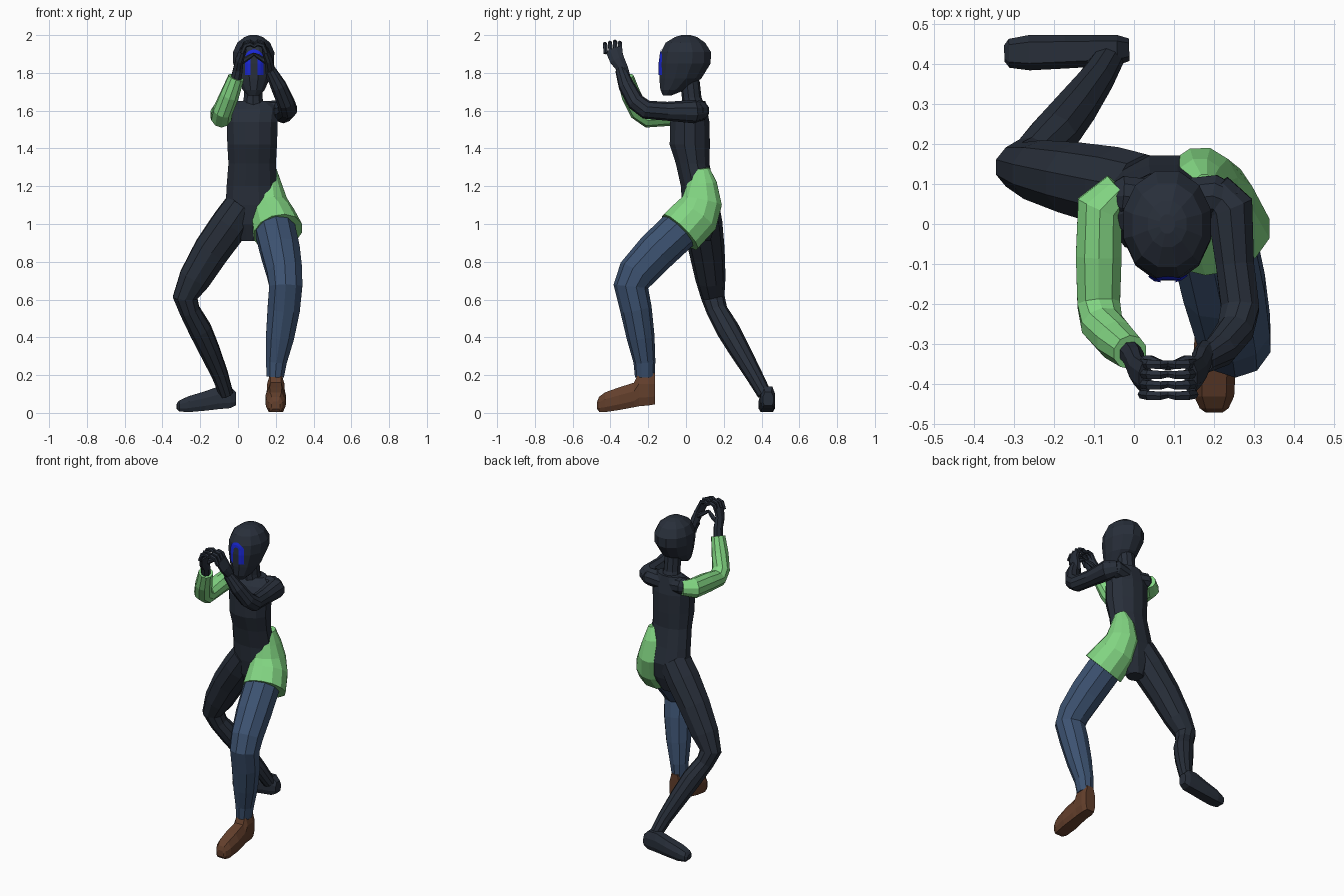
import bpy, bmesh, math
from mathutils import Vector
from mathutils.bvhtree import BVHTree


def material(name, rgb):
    m = bpy.data.materials.new(name)
    m.diffuse_color = (*rgb, 1)
    return m


DARK = material("dark slate", (0.021, 0.028, 0.042))
GREEN = material("light green", (0.225, 0.67, 0.225))
DENIM = material("denim blue", (0.046, 0.085, 0.165))
BROWN = material("brown leather", (0.125, 0.05, 0.025))
BLUE = material("bright blue", (0.01, 0.02, 0.65))


def finish(bm, name, mat):
    bmesh.ops.recalc_face_normals(bm, faces=bm.faces)
    me = bpy.data.meshes.new(name)
    bm.to_mesh(me)
    me.materials.append(mat)
    ob = bpy.data.objects.new(name, me)
    bpy.context.collection.objects.link(ob)
    return ob


def loft(name, rings, mat):
    """Skin a list of equal-length point rings and cap both ends."""
    bm = bmesh.new()
    vs = [[bm.verts.new(p) for p in r] for r in rings]
    n = len(vs[0])
    for a, b in zip(vs, vs[1:]):
        for i in range(n):
            j = (i + 1) % n
            bm.faces.new((a[i], a[j], b[j], b[i]))
    bm.faces.new(vs[0])
    bm.faces.new(vs[-1])
    ob = finish(bm, name, mat)
    bm.free()
    return ob


def limb(name, pts, mat, sides=10, ref=(1, 0, 0), upright=False):
    """Tube along (x, y, z, radius along ref[, other radius]) points."""
    ps = [Vector(p[:3]) for p in pts]
    rings = []
    for i, p in enumerate(ps):
        t = Vector((0, 0, 1)) if upright else Vector()
        if not upright:
            if i:
                t += (p - ps[i - 1]).normalized()
            if i < len(ps) - 1:
                t += (ps[i + 1] - p).normalized()
            t.normalize()
        r = Vector(ref)
        u = (r - t * t.dot(r)).normalized()
        v = t.cross(u)
        a, b = pts[i][3], pts[i][-1]
        rings.append([p + u * a * math.cos(k) + v * b * math.sin(k)
                      for k in [2 * math.pi * (s + 0.5) / sides for s in range(sides)]])
    return loft(name, rings, mat)


def foot(name, heel, direction, sections, mat):
    """Octagonal sections (distance, half width, low z, high z) from heel to toe."""
    d = Vector(direction).normalized()
    w = Vector((-d.y, d.x, 0))
    shape = [(-1, .25), (-.75, 0), (.75, 0), (1, .25), (1, .65), (.6, 1), (-.6, 1), (-1, .65)]
    rings = []
    for dist, hw, lo, hi in sections:
        c = Vector(heel) + d * dist
        rings.append([c + w * a * hw + Vector((0, 0, lo + (hi - lo) * b)) for a, b in shape])
    return loft(name, rings, mat)


# Torso, neck and head
limb("torso", [(.06, .08, .91, .05, .05), (.07, .075, 1.0, .12, .085), (.075, .075, 1.1, .145, .1),
               (.073, .06, 1.2, .138, .09), (.075, .035, 1.32, .13, .092), (.075, .02, 1.42, .136, .11),
               (.075, .02, 1.54, .14, .108), (.08, .035, 1.61, .145, .078), (.08, .05, 1.65, .085, .055)],
     DARK, 12, upright=True)
limb("neck", [(.08, .045, 1.6, .065), (.08, .03, 1.67, .052), (.08, .02, 1.76, .052)], DARK, upright=True)
head = limb("head", [(.083, -.1, 1.68, .03, .022), (.083, -.07, 1.71, .06, .068), (.083, -.03, 1.77, .088, .115),
                     (.083, -.005, 1.85, .112, .14), (.083, 0, 1.91, .113, .137), (.083, -.003, 1.96, .09, .108),
                     (.083, 0, 1.99, .05, .06), (.083, 0, 2.0, .02, .025)], DARK, 12, upright=True)

# Arch-shaped mark laid on the face
hb = bmesh.new()
hb.from_mesh(head.data)
tree = BVHTree.FromBMesh(hb)
hb.free()


def on_face(x, z):
    hit = tree.ray_cast(Vector((x, -1, z)), Vector((0, 1, 0)))[0]
    return (x, hit.y - .005, z)


path = [(-1, 0, 1.79 + .012 * i) for i in range(7)]
path += [(-math.cos(a), math.sin(a), 1.875) for a in [math.pi * i / 12 for i in range(1, 12)]]
path += [(1, 0, 1.862 - .012 * i) for i in range(7)]
bm = bmesh.new()
strips = [[bm.verts.new(on_face(.085 + c * r, z + s * r)) for r in (.049, .034, .019)] for c, s, z in path]
for a, b in zip(strips, strips[1:]):
    for i in range(2):
        bm.faces.new((a[i], a[i + 1], b[i + 1], b[i]))
finish(bm, "face_mark", BLUE)
bm.free()

# Arms
limb("right_sleeve", [(-.035, .09, 1.595, .045), (-.085, .04, 1.59, .062), (-.088, -.08, 1.58, .06),
                      (-.088, -.2, 1.565, .056), (-.08, -.25, 1.6, .054), (-.045, -.29, 1.68, .052),
                      (-.01, -.32, 1.775, .044)], GREEN)
limb("right_shoulder", [(.03, .06, 1.59, .055), (-.03, .07, 1.6, .052), (-.06, .07, 1.6, .03)],
     DARK, ref=(0, 1, 0))
limb("left_arm", [(.2, .09, 1.6, .045), (.24, .04, 1.595, .062), (.252, -.1, 1.597, .05),
                  (.265, -.21, 1.605, .05), (.253, -.265, 1.645, .047), (.215, -.315, 1.73, .043),
                  (.17, -.345, 1.815, .03)], DARK)
limb("left_shoulder", [(.12, .06, 1.59, .055), (.2, .07, 1.6, .055), (.25, .05, 1.6, .045)],
     DARK, ref=(0, 1, 0))

# Hands: mirrored about x = 0.085, fingertips and thumbs meeting in a ring
for side, s in (("right", 1), ("left", -1)):
    def mx(pts):
        return [(.085 + s * (p[0] - .085), *p[1:]) for p in pts]
    limb(side + "_palm", mx([(-.012, -.318, 1.76, .03), (0, -.335, 1.82, .027, .032), (.008, -.365, 1.87, .022, .042),
                             (.028, -.385, 1.925, .018, .046)]), DARK, 8)
    for i in range(4):
        y = -.347 - .026 * i
        h = 1.945 - .006 * abs(i - 1)
        limb(f"{side}_finger_{i + 1}", mx([(.02, y, h - .03, .012), (.038, y - .003, h + .012, .013),
                                           (.065, y - .004, h + .02, .012), (.092, y, h + .004, .008)]),
             DARK, 6, ref=(0, 1, 0))
    limb(side + "_thumb", mx([(.005, -.345, 1.85, .016), (.04, -.34, 1.872, .014), (.065, -.35, 1.888, .012),
                              (.085, -.358, 1.9, .008)]), DARK, 6, ref=(0, 1, 0))

# Rear leg and foot
limb("rear_leg", [(.03, .075, 1.1, .1), (-.04, .088, 1.0, .105), (-.14, .11, .86, .1, .095),
                  (-.23, .13, .71, .088, .08), (-.28, .143, .61, .068, .062), (-.255, .165, .54, .056),
                  (-.2, .222, .44, .062), (-.15, .285, .33, .056), (-.095, .36, .2, .045),
                  (-.062, .415, .1, .038)], DARK)
foot("rear_foot", (-.012, .435, 0), (-1, -.03, 0),
     [(0, .028, .04, .11), (.03, .038, .025, .14), (.09, .04, .02, .14), (.16, .042, .012, .115),
      (.25, .044, .004, .088), (.3, .036, .008, .065), (.312, .02, .02, .05)], DARK)

# Front leg, shoe and flared short
limb("front_trouser", [(.18, .06, 1.04, .1), (.2, -.05, .955, .11), (.225, -.16, .85, .108),
                       (.247, -.26, .74, .098, .102), (.253, -.292, .67, .092), (.242, -.265, .55, .09, .084),
                       (.222, -.24, .4, .078, .074), (.203, -.22, .27, .058, .058), (.197, -.218, .19, .048, .052)],
     DENIM)
foot("front_shoe", (.2, -.165, 0), (0, -1, 0),
     [(0, .036, .045, .21), (.03, .046, .04, .215), (.085, .046, .035, .215), (.11, .048, .03, .16),
      (.19, .054, .015, .135), (.265, .05, .004, .108), (.295, .036, .006, .085), (.305, .022, .02, .06)], BROWN)
limb("shorts", [(.175, .08, 1.295, .03, .045), (.165, .085, 1.22, .068, .08), (.165, .085, 1.12, .098, .11),
                (.185, .05, 1.04, .118, .13), (.212, -.032, .957, .134, .132)], GREEN, 12)
